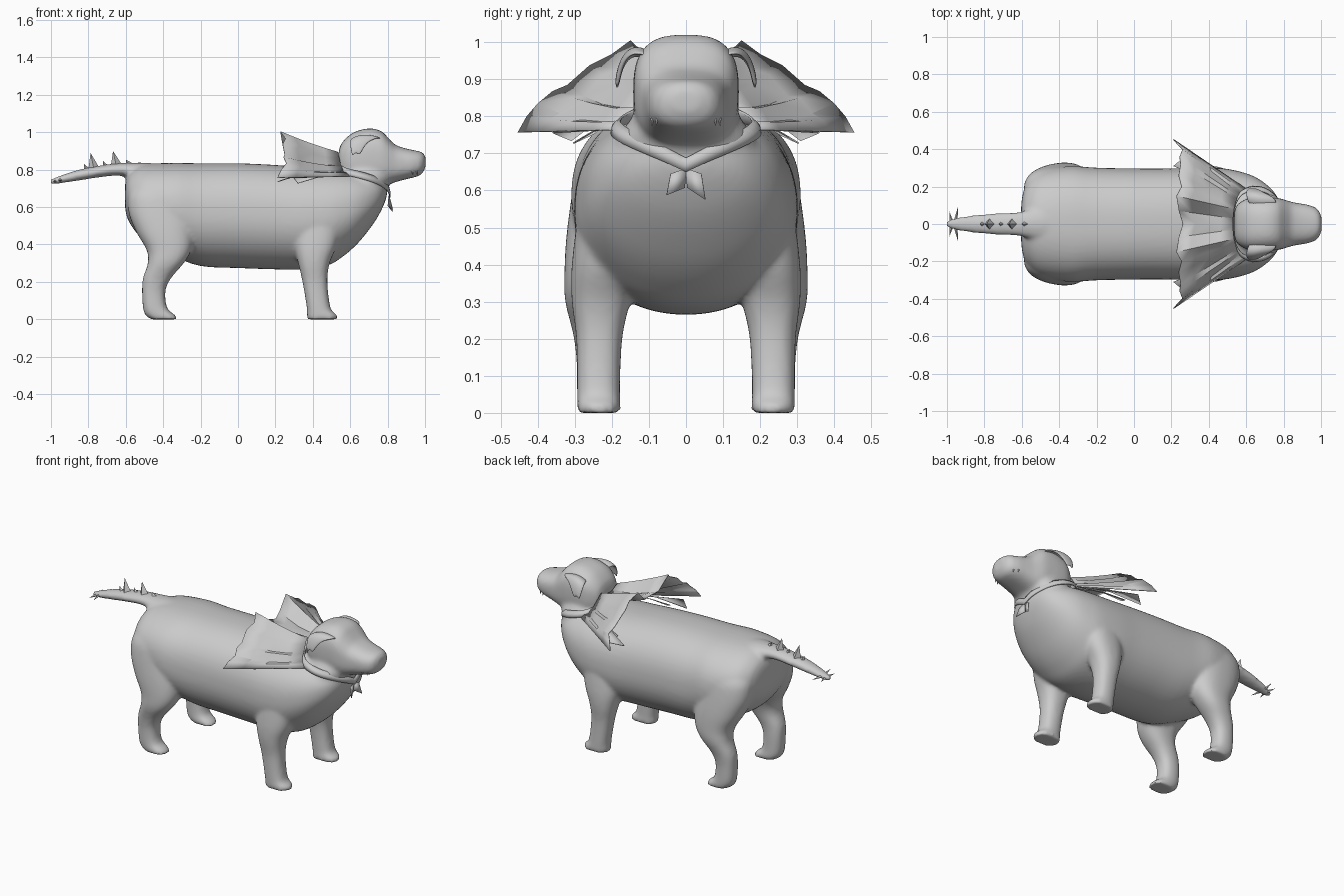
import bpy, bmesh, math
from mathutils import Vector

if "Cube" in bpy.data.objects:
    bpy.data.objects.remove(bpy.data.objects["Cube"])

grey = bpy.data.materials.new("plain_grey")
grey.diffuse_color = (0.6, 0.6, 0.6, 1)
grey.use_nodes = True
grey.node_tree.nodes["Principled BSDF"].inputs["Base Color"].default_value = grey.diffuse_color


def finish(name, bm, angle=40):
    bmesh.ops.recalc_face_normals(bm, faces=bm.faces)
    me = bpy.data.meshes.new(name)
    bm.to_mesh(me)
    bm.free()
    ob = bpy.data.objects.new(name, me)
    bpy.context.collection.objects.link(ob)
    me.materials.append(grey)
    bpy.ops.object.select_all(action='DESELECT')
    ob.select_set(True)
    bpy.context.view_layer.objects.active = ob
    if angle:
        bpy.ops.object.shade_smooth_by_angle(angle=math.radians(angle))
    return ob


def spline(rows, steps=4):
    """Pass a smooth curve through rows of numbers."""
    out = []
    for i in range(len(rows) - 1):
        p0, p1, p2, p3 = rows[max(i - 1, 0)], rows[i], rows[i + 1], rows[min(i + 2, len(rows) - 1)]
        for k in range(steps):
            t = k / steps
            out.append([b + .5 * t * (c - a + t * (2 * a - 5 * b + 4 * c - d + t * (3 * (b - c) + d - a)))
                        for a, b, c, d in zip(p0, p1, p2, p3)])
    return out + [list(rows[-1])]


def loft(bm, sections, place, n=56, power=lambda s: 2.4, low=None):
    """Skin rounded cross-sections; each section is turned into points by place()."""
    rings = []
    for s in spline(sections):
        ring = []
        for i in range(n):
            t = 2 * math.pi * i / n
            c, d = math.cos(t), math.sin(t)
            p = low if low and d < 0 else power(s)
            ring.append(bm.verts.new(place(s, math.copysign(abs(c) ** (2 / p), c),
                                           math.copysign(abs(d) ** (2 / p), d))))
        rings.append(ring)
    for a, b in zip(rings, rings[1:]):
        for i in range(n):
            j = (i + 1) % n
            bm.faces.new((a[i], a[j], b[j], b[i]))
    bm.faces.new(rings[0])
    bm.faces.new(rings[-1])


def along_x(s, u, v):      # (x, z_low, z_high, half_width)
    return (s[0], u * s[3], (s[1] + s[2]) / 2 + v * (s[2] - s[1]) / 2)


def along_z(side):         # (z, x_back, x_front, y_inner, y_outer)
    return lambda s, u, v: ((s[1] + s[2]) / 2 + u * (s[2] - s[1]) / 2,
                            side * ((s[3] + s[4]) / 2 + v * (s[4] - s[3]) / 2), s[0])


def spike(bm, base, tip, r, n=4):
    base, tip = Vector(base), Vector(tip)
    q = (tip - base).to_track_quat('Z', 'Y')
    ring = [bm.verts.new(base + q @ Vector((r * math.cos(2 * math.pi * i / n),
                                            r * math.sin(2 * math.pi * i / n), 0))) for i in range(n)]
    top = bm.verts.new(tip)
    for i in range(n):
        bm.faces.new((ring[i], ring[(i + 1) % n], top))
    bm.faces.new(ring[::-1])


def sheet(bm, rows):
    vs = [[bm.verts.new(p) for p in row] for row in rows]
    for a, b in zip(vs, vs[1:]):
        for i in range(len(a) - 1):
            bm.faces.new((a[i], a[i + 1], b[i + 1], b[i]))


# --- dog skin: torso, neck, head, tail and legs fused together ---
bm = bmesh.new()
loft(bm, [(-.604, .60, .72, .08), (-.596, .555, .755, .155), (-.57, .50, .795, .22), (-.5, .42, .828, .28),
          (-.35, .34, .836, .309), (-.2, .285, .834, .301), (0, .274, .834, .297), (.2, .267, .825, .297),
          (.35, .266, .812, .302), (.48, .288, .805, .297), (.56, .335, .80, .282), (.63, .395, .79, .26),
          (.69, .465, .775, .226), (.74, .535, .76, .182), (.772, .595, .745, .135), (.79, .64, .73, .085),
          (.797, .67, .71, .04)], along_x, low=2.1,
     power=lambda s: 2.4 - .35 * min(1, max(0, (-.3 - s[0]) / .25)))
loft(bm, [(.55, .33, .69, -.22, .22), (.65, .37, .765, -.215, .215), (.70, .44, .80, -.205, .205),
          (.75, .49, .822, -.18, .18), (.8, .53, .825, -.145, .145), (.88, .57, .79, -.12, .12)],
     along_z(1), power=lambda s: 2.1)
loft(bm, [(.536, .80, .88, .06), (.55, .77, .935, .10), (.6, .735, .988, .134), (.66, .715, 1.014, .142),
          (.72, .712, 1.02, .142), (.77, .715, 1.003, .139), (.805, .722, .968, .13), (.84, .733, .934, .119),
          (.88, .744, .918, .111), (.93, .756, .906, .103), (.97, .768, .898, .088), (.99, .786, .889, .068),
          (1.003, .815, .868, .038)], along_x, power=lambda s: 2.8 if s[0] < .8 else 2.8 - 2.5 * (s[0] - .8))
loft(bm, [(-.36, .70, .82, .13), (-.48, .735, .836, .10), (-.57, .758, .837, .073), (-.65, .768, .834, .061),
          (-.75, .758, .82, .057), (-.85, .742, .80, .048), (-.93, .73, .775, .037), (-.98, .722, .757, .025),
          (-1.004, .724, .748, .016)], along_x, power=lambda s: 2)
for side in (1, -1):
    # front leg
    loft(bm, [(0, .37, .53, .176, .294), (.025, .368, .528, .176, .294), (.06, .368, .495, .178, .294),
              (.2, .345, .478, .172, .296), (.3, .322, .49, .15, .308), (.4, .30, .53, .12, .308),
              (.55, .30, .56, .1, .29)], along_z(side))
    # hind leg
    loft(bm, [(0, -.465, -.325, .178, .294), (.022, -.495, -.335, .177, .294), (.06, -.508, -.378, .18, .294),
              (.15, -.513, -.388, .18, .296), (.22, -.508, -.358, .178, .306), (.3, -.482, -.29, .165, .326),
              (.37, -.488, -.25, .14, .328), (.46, -.54, -.235, .1, .324), (.56, -.582, -.24, .07, .312),
              (.65, -.588, -.26, .06, .296), (.70, -.57, -.28, .06, .272)],
         along_z(side), power=lambda s: 2.4)
dog = finish("dog_body", bm, None)
remesh = dog.modifiers.new("fuse", 'REMESH')
remesh.mode = 'VOXEL'
remesh.voxel_size = 0.011
remesh.use_smooth_shade = True
relax = dog.modifiers.new("relax", 'SMOOTH')
relax.factor = 0.5
relax.iterations = 8

# --- hanging ears ---
for side, tag in ((1, "left"), (-1, "right")):
    bm = bmesh.new()
    sheet(bm, [[(x0 + (x1 - x0) * k / 3, side * y, z - (.022, 0, .002, .014)[k]) for k in range(4)]
               for x0, x1, y, z in ((.615, .765, .10, .975), (.602, .76, .138, .988), (.598, .70, .165, .968),
                                    (.602, .672, .18, .93), (.612, .65, .187, .888))])
    ear = finish(tag + "_ear", bm, 80)
    thick = ear.modifiers.new("thick", 'SOLIDIFY')
    thick.thickness, thick.offset = .012, 0
    rounding = ear.modifiers.new("round", 'SUBSURF')
    rounding.levels = rounding.render_levels = 2

# --- pleated cape fanning back from the neck ---
outer = [(.262, 0, .915), (.24, .07, .93), (.228, .15, 1.005), (.255, .20, .968), (.24, .26, .938), (.25, .32, .885),
         (.245, .36, .868), (.26, .40, .835), (.232, .43, .80), (.212, .454, .757)]
inner = [(.53, 0, .87), (.53, .03, .875), (.535, .08, .895), (.54, .10, .87), (.545, .115, .85),
         (.55, .135, .825), (.555, .15, .815), (.565, .165, .79), (.58, .18, .785), (.60, .19, .765)]
bm = bmesh.new()
for side in (1, -1):
    rows = []
    for k in range(5):
        t = k / 4
        rows.append([(a[0] + (b[0] - a[0]) * t, side * (a[1] + (b[1] - a[1]) * t),
                      a[2] + (b[2] - a[2]) * t - (0 if i == 9 else .006 + .016 * (i % 2)) * math.sin(math.pi * t))
                     for i, (a, b) in enumerate(zip(inner, outer))])
    sheet(bm, rows)
    # torn lower flaps
    sheet(bm, [[(.56, side * .17, .79), (.58, side * .2, .767)], [(.38, side * .24, .79), (.42, side * .29, .762)],
               [(.21, side * .31, .737), (.27, side * .36, .758)]])
    sheet(bm, [[(.55, side * .15, .80), (.57, side * .19, .775)], [(.40, side * .22, .78), (.43, side * .25, .762)],
               [(.30, side * .25, .755), (.32, side * .305, .729)]])
bmesh.ops.remove_doubles(bm, verts=bm.verts, dist=.0005)
cape = finish("cape", bm, 25)
cape.modifiers.new("thick", 'SOLIDIFY').thickness = .004

# --- neckerchief wrapped round the neck, dipping to a point at the chest ---
half = spline([(.812, 0, .662), (.805, .06, .69), (.775, .125, .718), (.72, .18, .745), (.65, .2, .766),
               (.575, .175, .785), (.535, .10, .81), (.525, 0, .825)], 3)
bm = bmesh.new()
for side in (1, -1):
    sheet(bm, [[(x, side * y * .9, z + .026), (.66 + (x - .66) * 1.03, side * y, z + .008),
                (.66 + (x - .66) * 1.02, side * y * 1.02, z - .012)] for x, y, z in half])
bmesh.ops.remove_doubles(bm, verts=bm.verts, dist=.0005)
band = finish("neckerchief", bm, 50)
band.modifiers.new("thick", 'SOLIDIFY').thickness = .006

# --- two knot ends at the chest ---
bm = bmesh.new()
for side, drop in ((1, .575), (-1, .587)):
    sheet(bm, [[(.805, 0, .66), (.81, side * .042, .645)],
               [(.80, side * .004, .607), (.825, side * .053, drop)]])
knot = finish("knot_ends", bm, 20)
knot.modifiers.new("thick", 'SOLIDIFY').thickness = .004

# --- tail spikes: a row on top and four at the tip ---
bm = bmesh.new()
for x, z, h, r in ((-.805, .80, .03, .02), (-.77, .807, .082, .032), (-.705, .818, .03, .018),
                   (-.65, .825, .075, .032), (-.58, .828, .025, .024)):
    spike(bm, (x, 0, z - .008), (x - .018, 0, z + h), r)
for side in (1, -1):
    spike(bm, (-.955, side * .01, .745), (-.94, side * .095, .745), .011)
    spike(bm, (-.975, side * .01, .738), (-.988, side * .07, .738), .010)
finish("tail_spikes", bm, 20)

# --- small fangs at the lip ---
bm = bmesh.new()
for side in (1, -1):
    for x, y in ((.925, .09), (.95, .078)):
        spike(bm, (x, side * y, .81), (x + .01, side * (y + .002), .772), .009, 6)
finish("fangs", bm, 40)
